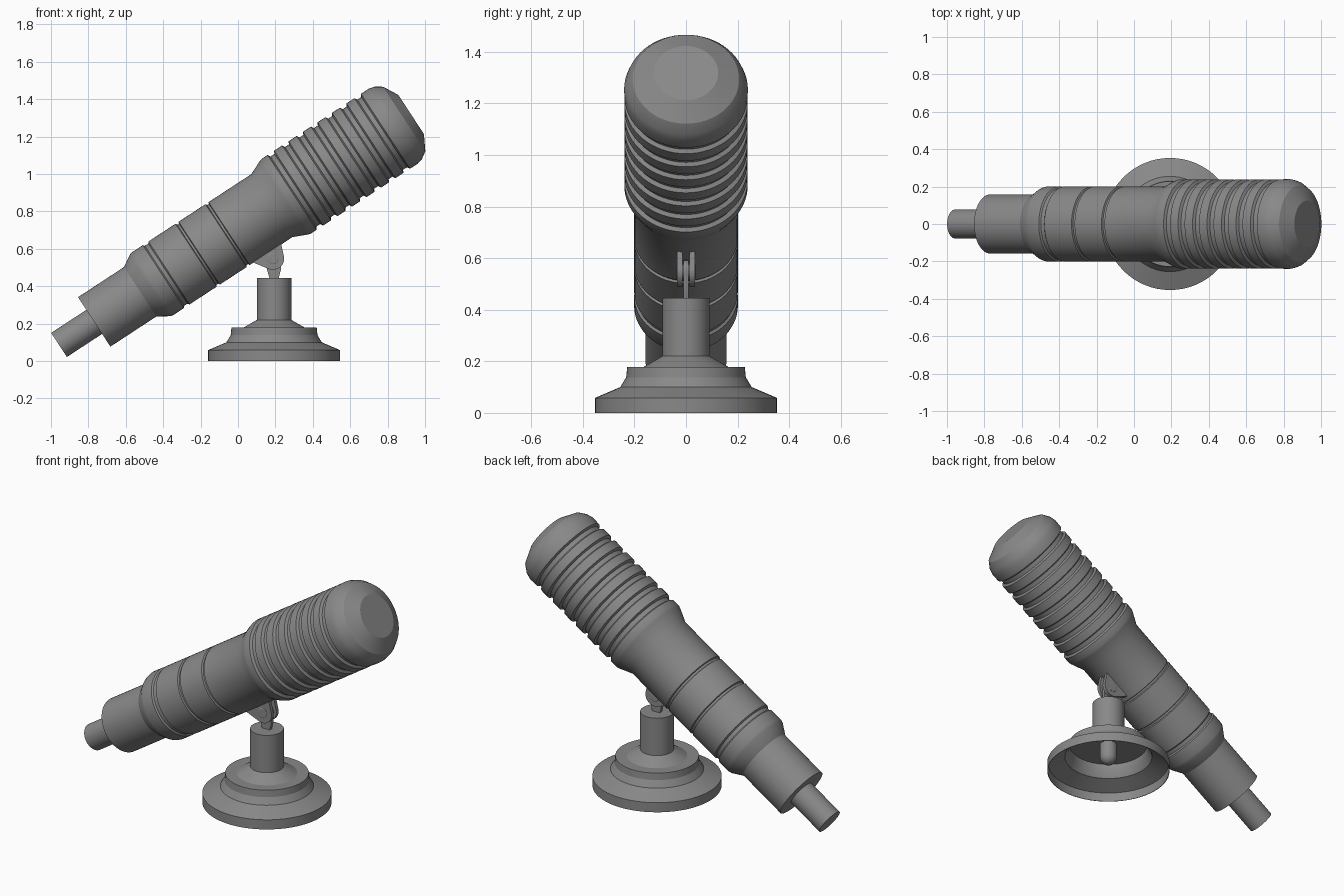
import bpy, bmesh, math
from mathutils import Matrix, Vector

if "Cube" in bpy.data.objects:
    bpy.data.objects.remove(bpy.data.objects["Cube"])

SIDES = 64
# Body frame: local z runs tail to nose, local x points to the underside
TILT = (Matrix.Translation((-0.957, 0, 0.086))
        @ Matrix.Rotation(math.radians(90 - 33.2), 4, 'Y'))
STAND = Matrix.Translation((0.193, 0, 0))

dark = bpy.data.materials.new("dark_grey")
dark.diffuse_color = (0.25, 0.25, 0.25, 1)
dark.use_nodes = True
dark.node_tree.nodes["Principled BSDF"].inputs["Base Color"].default_value = dark.diffuse_color


def finish(name, bm, mat):
    bmesh.ops.remove_doubles(bm, verts=bm.verts, dist=1e-5)
    bmesh.ops.recalc_face_normals(bm, faces=bm.faces)
    mesh = bpy.data.meshes.new(name)
    bm.to_mesh(mesh)
    bm.free()
    mesh.materials.append(dark)
    obj = bpy.data.objects.new(name, mesh)
    bpy.context.collection.objects.link(obj)
    obj.matrix_world = mat
    bpy.ops.object.select_all(action='DESELECT')
    obj.select_set(True)
    bpy.context.view_layer.objects.active = obj
    bpy.ops.object.shade_smooth_by_angle(angle=math.radians(25))
    return obj


def revolve(name, profile, mat, sides=SIDES):
    """Turn (radius, height) points around local z; cap open ends."""
    bm = bmesh.new()
    rings = []
    for r, z in profile:
        rings.append([bm.verts.new((r * math.cos(2 * math.pi * i / sides),
                                    r * math.sin(2 * math.pi * i / sides), z))
                      for i in range(sides)])
    for a, b in zip(rings, rings[1:]):
        for i in range(sides):
            j = (i + 1) % sides
            bm.faces.new((a[i], a[j], b[j], b[i]))
    bm.faces.new(rings[0])
    bm.faces.new(rings[-1])
    return finish(name, bm, mat)


def plate(name, outline, y0, y1, mat):
    """Extrude an (x, z) outline between two y values."""
    bm = bmesh.new()
    face = bm.faces.new([bm.verts.new((x, y0, z)) for x, z in outline])
    new = bmesh.ops.extrude_face_region(bm, geom=[face])['geom']
    verts = [v for v in new if isinstance(v, bmesh.types.BMVert)]
    bmesh.ops.translate(bm, verts=verts, vec=(0, y1 - y0, 0))
    return finish(name, bm, mat)


def groove(r, z, half, depth):
    return [(r, z - half), (r - depth, z - half * 0.6),
            (r - depth, z + half * 0.6), (r, z + half)]


def arc(cx, cz, r, a0, a1, n=12):
    return [(cx + r * math.cos(math.radians(a0 + (a1 - a0) * i / n)),
             cz + r * math.sin(math.radians(a0 + (a1 - a0) * i / n)))
            for i in range(n + 1)]


# Microphone body: cable plug, tail tube, grooved barrel, ribbed head, cap
body = [(0.077, 0), (0.077, 0.225), (0.158, 0.225), (0.158, 0.519),
        (0.196, 0.58), (0.201, 0.597)]
for z, half in ((0.685, 0.018), (0.886, 0.01), (1.077, 0.01)):
    body += groove(0.201, z, half, 0.009)
body += [(0.201, 1.36), (0.234, 1.435), (0.239, 1.45)]
for k in range(7):
    body += groove(0.239, 1.51 + 0.0925 * k, 0.021, 0.015)
body += [(0.24, 2.135), (0.231, 2.168), (0.206, 2.206), (0.125, 2.25)]
revolve("microphone_body", body, TILT)

# Stand: thin hollow stepped foot with post
revolve("stand_foot", [
    (0.224, 0.174), (0.228, 0.138), (0.252, 0.096), (0.349, 0.055), (0.35, 0),
    (0.353, 0), (0.353, 0.058), (0.255, 0.1), (0.232, 0.138), (0.228, 0.178),
    (0.165, 0.178), (0.092, 0.22), (0.092, 0.445)], STAND)
rod_end = [(0.05 * math.sin(a), 0.095 - 0.05 * math.cos(a))
           for a in (math.radians(d) for d in range(10, 91, 16))]
revolve("underside_rod", rod_end + [(0.05, 0.2)], STAND, 32)

# Hinge: tongue on the post, two ears on the body, pivot bolt
PX, PZ = 0.24, 1.21
pivot = TILT @ Vector((PX, 0, PZ))
plate("hinge_tongue", [(0.172, 0.43), (0.214, 0.43), (0.23, 0.49)]
      + arc(pivot.x, pivot.z, 0.045, -20, 200) + [(0.155, 0.49)],
      -0.01, 0.01, Matrix())
ear = [(0.17, 1.09), (0.2, 1.11)] + arc(PX, PZ, 0.06, -55, 75) + [(0.17, 1.30)]
for side, s in (("front", -1), ("back", 1)):
    plate(f"hinge_ear_{side}", ear, s * 0.013, s * 0.034, TILT)
bolt = [(0.026, -0.037), (0.03, -0.035), (0.03, 0.035), (0.026, 0.037)]
revolve("pivot_bolt", bolt,
        Matrix.Translation(pivot) @ Matrix.Rotation(math.pi / 2, 4, 'X'), 24)
